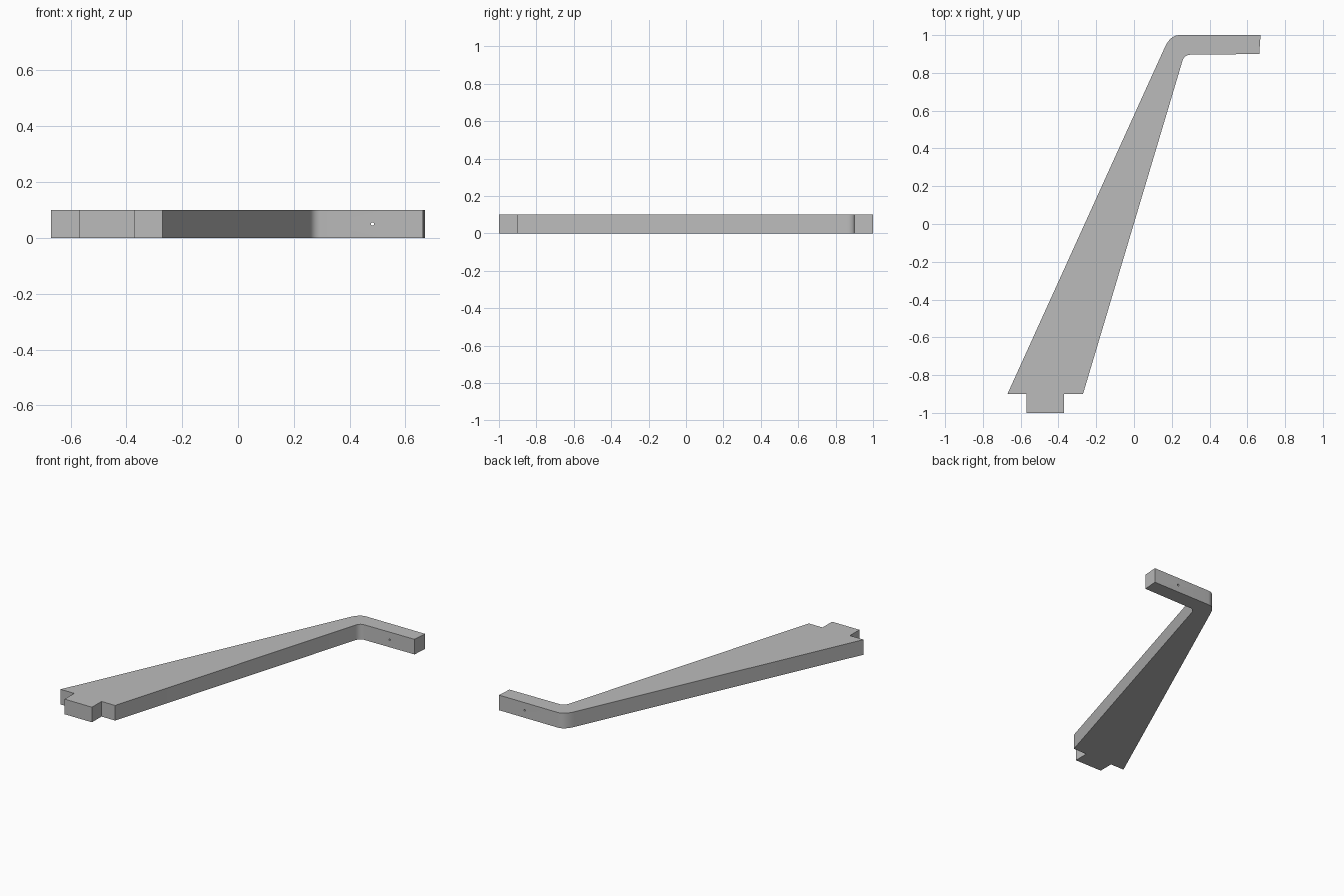
import bpy
import bmesh
from math import radians
from mathutils import Vector, Matrix

cube = bpy.data.objects.get("Cube")
if cube:
    bpy.data.objects.remove(cube, do_unlink=True)

THICK = 0.1


def material(name, value):
    mat = bpy.data.materials.new(name)
    mat.use_nodes = True
    colour = (value, value, value, 1)
    mat.diffuse_color = colour
    mat.node_tree.nodes["Principled BSDF"].inputs["Base Color"].default_value = colour
    return mat


def rounded(start, corner, end, steps=8):
    """Rounded corner between two straight edges."""
    a, b, c = Vector(start), Vector(corner), Vector(end)
    return [tuple(a.lerp(b, i / steps).lerp(b.lerp(c, i / steps), i / steps))
            for i in range(steps + 1)]


def make_object(name, bm):
    mesh = bpy.data.meshes.new(name)
    bm.to_mesh(mesh)
    bm.free()
    obj = bpy.data.objects.new(name, mesh)
    bpy.context.collection.objects.link(obj)
    return obj


# Outline: tenon, tapered leg, inner bend, short foot, outer bend
outline = [(-0.67, -0.9), (-0.57, -0.9), (-0.57, -1), (-0.37, -1),
           (-0.37, -0.9), (-0.27, -0.9)]
outline += rounded((0.256, 0.862), (0.265, 0.893), (0.295, 0.896))
outline += [(0.663, 0.9), (0.67, 1)]
outline += rounded((0.24, 1), (0.193, 1), (0.163, 0.935))

bm = bmesh.new()
face = bm.faces.new([bm.verts.new((x, y, 0)) for x, y in outline])
top = bmesh.ops.extrude_face_region(bm, geom=[face])["geom"]
bmesh.ops.translate(bm, verts=[v for v in top if isinstance(v, bmesh.types.BMVert)],
                    vec=(0, 0, THICK))
bmesh.ops.recalc_face_normals(bm, faces=bm.faces)
leg = make_object("tapered_leg", bm)
leg.data.materials.append(material("mid_grey", 0.5))

# Small screw hole through the foot
bm = bmesh.new()
bmesh.ops.create_cone(
    bm, cap_ends=True, segments=16, radius1=0.006, radius2=0.006, depth=0.3,
    matrix=Matrix.Translation((0.482, 0.95, THICK / 2)) @ Matrix.Rotation(radians(90), 4, "X"))
cutter = make_object("screw_hole_cutter", bm)
cutter.hide_render = True
cutter.hide_viewport = True
hole = leg.modifiers.new("screw_hole", "BOOLEAN")
hole.operation = "DIFFERENCE"
hole.solver = "EXACT"
hole.object = cutter

# Apply the cut, then smooth the bends while keeping edges sharp
bpy.context.view_layer.update()
bpy.ops.object.select_all(action="DESELECT")
leg.select_set(True)
bpy.context.view_layer.objects.active = leg
bpy.ops.object.modifier_apply(modifier=hole.name)
bpy.data.objects.remove(cutter, do_unlink=True)
bpy.ops.object.shade_smooth_by_angle(angle=radians(30))
